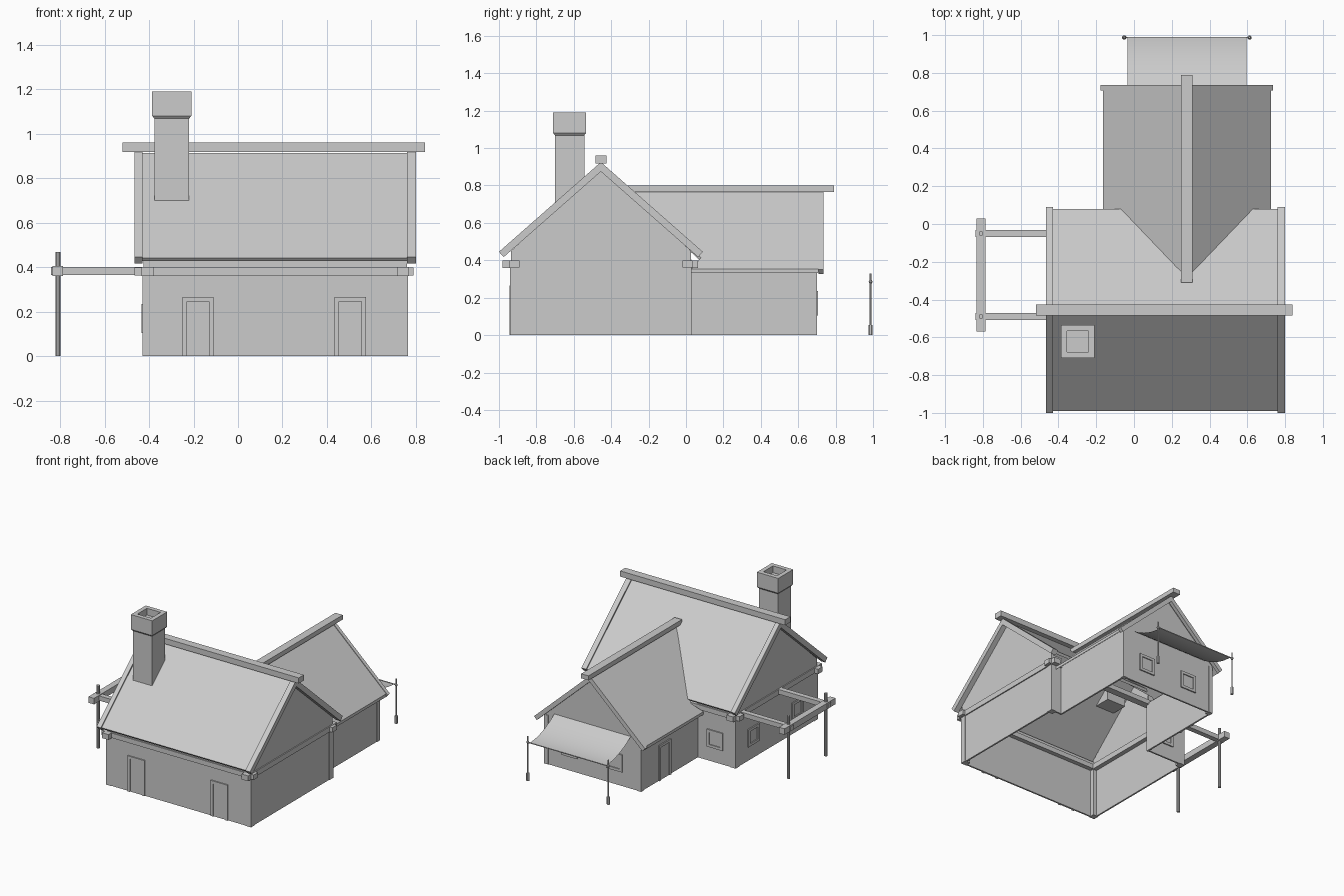
import bpy, bmesh, math

cube = bpy.data.objects.get("Cube")
if cube:
    bpy.data.objects.remove(cube, do_unlink=True)

mat = bpy.data.materials.new("plain_grey")
mat.use_nodes = True
GREY = (0.6, 0.6, 0.6, 1)
mat.diffuse_color = GREY
mat.node_tree.nodes["Principled BSDF"].inputs["Base Color"].default_value = GREY


def make(name, verts, faces, smooth=False, solid=True):
    bm = bmesh.new()
    vs = [bm.verts.new(v) for v in verts]
    for f in faces:
        bm.faces.new([vs[i] for i in f])
    if solid:
        bmesh.ops.recalc_face_normals(bm, faces=bm.faces)
    me = bpy.data.meshes.new(name)
    bm.to_mesh(me)
    bm.free()
    me.materials.append(mat)
    for p in me.polygons:
        p.use_smooth = smooth
    ob = bpy.data.objects.new(name, me)
    bpy.context.collection.objects.link(ob)
    return ob


def prism(name, axis, pts, start, end):
    """Extrude a (u, z) profile along x or y; start may differ per point."""
    n = len(pts)
    starts = start if isinstance(start, list) else [start] * n
    place = (lambda a, u, z: (a, u, z)) if axis == "x" else (lambda a, u, z: (u, a, z))
    verts = [place(a, u, z) for a, (u, z) in zip(starts, pts)]
    verts += [place(end, u, z) for u, z in pts]
    faces = [(i, (i + 1) % n, (i + 1) % n + n, i + n) for i in range(n)]
    return make(name, verts, faces + [tuple(range(n)), tuple(range(n, 2 * n))])


def box(name, x0, x1, y0, y1, z0, z1):
    return prism(name, "x", [(y0, z0), (y1, z0), (y1, z1), (y0, z1)], x0, x1)


def loft(name, x, y, rings, sides, smooth=False):
    """Stack of regular rings given as (radius, z)."""
    verts, faces = [], []
    for r, z in rings:
        for k in range(sides):
            a = 2 * math.pi * (k + 0.5) / sides
            verts.append((x + r * math.cos(a), y + r * math.sin(a), z))
    for j in range(len(rings) - 1):
        for k in range(sides):
            m = (k + 1) % sides
            faces.append((j * sides + k, j * sides + m, (j + 1) * sides + m, (j + 1) * sides + k))
    last = (len(rings) - 1) * sides
    faces += [tuple(range(sides)), tuple(range(last, last + sides))]
    return make(name, verts, faces, smooth)


def slope_pts(mid, side, apex, pitch, reach, thick):
    """Cross-section of one sloping board, from the ridge to its eave."""
    a = math.atan(pitch)
    low = apex - reach * pitch
    pts = [(0, apex), (reach, low),
           (reach - thick * math.sin(a), low - thick * math.cos(a)),
           (0, apex - thick / math.cos(a))]
    return [(mid + side * u, z) for u, z in pts]


def opening(name, axis, wall, out, u, z0, w, h, door=False):
    """Raised frame and inner panel on a wall; axis is the wall normal."""
    def plate(part, u0, u1, za, zb, depth):
        a, b = sorted((wall - out * 0.004, wall + out * depth))
        if axis == "x":
            box(name + part, a, b, u0, u1, za, zb)
        else:
            box(name + part, u0, u1, a, b, za, zb)
    t = 0.02
    l, r, top = u - w / 2, u + w / 2, z0 + h
    plate("_jamb_a", l, l + t, z0, top, 0.009)
    plate("_jamb_b", r - t, r, z0, top, 0.009)
    plate("_lintel", l + t, r - t, top - t, top, 0.009)
    if not door:
        plate("_sill", l + t, r - t, z0, z0 + t, 0.009)
    plate("_panel", l + t, r - t, z0 if door else z0 + t, top - t, 0.002)


# Main house dimensions
X0, X1, Y0, Y1 = -0.43, 0.765, -0.94, 0.03
RIDGE_Y, APEX, PITCH = -0.455, 0.925, 0.88
WX, WHALF, WY = 0.28, 0.40, 0.70
WAPEX, WPITCH = 0.77, 0.92
T, P = 0.012, 0.045

# Main walls and gables
box("front_wall", X0 + .004, X1 - .004, Y0 + .004, Y0 + .004 + T, 0, 0.44)
box("back_wall_west", X0 + .004, WX - WHALF + T, Y1 - .004 - T, Y1 - .004, 0, 0.44)
box("back_wall_east", WX + WHALF - T, X1 - .004, Y1 - .004 - T, Y1 - .004, 0, 0.44)
gable = [(Y0 + .004, 0), (Y1 - .004, 0), (Y1 - .004, 0.45), (RIDGE_Y, APEX - 0.04), (Y0 + .004, 0.45)]
prism("west_gable_wall", "x", gable, X0 + .004, X0 + .004 + T)
prism("east_gable_wall", "x", gable, X1 - .004 - T, X1 - .004)

# Corner posts and crossing tie beams
for x in (X0, X1 - P):
    for y in (Y0, Y1 - P):
        box("corner_post", x, x + P, y, y + P, 0, 0.40)
    box("side_beam", x - .004, x + P + .004, -0.98, 0.065, 0.36, 0.40)
for y in (Y0, Y1 - P):
    box("long_beam", -0.465, 0.79, y - .004, y + P + .004, 0.362, 0.398)

# Main roof
for side, label in ((-1, "front"), (1, "back")):
    prism(label + "_roof", "x", slope_pts(RIDGE_Y, side, APEX - 0.012, PITCH, 0.535, 0.02), X0 - .005, X1)
    board = slope_pts(RIDGE_Y, side, APEX, PITCH, 0.545, 0.038)
    prism(label + "_west_bargeboard", "x", board, -0.465, X0)
    prism(label + "_east_bargeboard", "x", board, X1 - .005, 0.80)
box("main_ridge_beam", -0.52, 0.84, -0.485, -0.425, 0.918, 0.96)

# Rear wing walls and posts
for side, label in ((-1, "west"), (1, "east")):
    a, b = sorted((WX + side * (WHALF - .004), WX + side * (WHALF - .004 - T)))
    box("wing_%s_wall" % label, a, b, Y1 - 0.02, WY - .004, 0, 0.375)
    a, b = sorted((WX + side * WHALF, WX + side * (WHALF - 0.035)))
    box("wing_%s_post" % label, a, b, WY - 0.035, WY, 0, 0.365)
wl, wr = WX - WHALF + .004, WX + WHALF - .004
prism("wing_gable_wall", "y",
      [(wl, 0), (wr, 0), (wr, 0.375), (WX, WAPEX - 0.03), (wl, 0.375)], WY - .004 - T, WY - .004)

# Wing roof, its inner end following the valley
for side, label in ((-1, "west"), (1, "east")):
    us = (0, 0.38, 0.445)
    top = [(WX + side * u, WAPEX - 0.006 - u * WPITCH) for u in us]
    under = [(u, z - 0.022) for u, z in reversed(top)]
    prism("wing_%s_roof" % label, "y", top + under, [-0.28, 0.08, 0.03, 0.03, 0.08, -0.28], 0.712)
    prism("wing_%s_bargeboard" % label, "y", slope_pts(WX, side, WAPEX, WPITCH, 0.457, 0.032), 0.708, 0.735)
box("wing_ridge_beam", 0.25, 0.31, -0.31, 0.79, 0.766, 0.80)

# Chimney with a flared cap and hollow top
q = math.sqrt(2)
loft("chimney", -0.298, -0.622,
     [(r * q, z) for r, z in ((.078, .70), (.078, 1.068), (.088, 1.08), (.088, 1.19), (.056, 1.19), (.056, 1.14))], 4)

# Doors and windows
for x in (-0.18, 0.505):
    opening("front_door", "y", Y0 + .004, -1, x, 0, 0.14, 0.265, True)
opening("wing_door", "x", wl, -1, 0.42, 0, 0.14, 0.265, True)
opening("back_window", "y", Y1 - .004, 1, -0.26, 0.105, 0.13, 0.13)
for x in (0.47, 0.10):
    opening("wing_window", "y", WY - .004, 1, x, 0.105, 0.13, 0.13)
for y in (-0.18, -0.70):
    opening("west_window", "x", X0 + .004, -1, y, 0.105, 0.13, 0.13)

# Side pergola
for y in (-0.05, -0.49):
    box("pergola_rafter", -0.84, X0, y - 0.019, y + 0.019, 0.365, 0.40)
    loft("pergola_post", -0.81, y, [(0.012, 0), (0.012, 0.467)], 10, False)
box("pergola_beam", -0.833, -0.787, -0.57, 0.03, 0.36, 0.405)

# Cloth awning, a single sagging sheet
sag = []
for i in range(13):
    t = i / 12
    sag.append((0.70 + 0.29 * t, 0.39 - 0.105 * t - 0.10 * t * (1 - t)))
verts = [(x, y, z) for y, z in sag for x in (-0.035, 0.595)]
make("awning", verts, [(2 * i, 2 * i + 1, 2 * i + 3, 2 * i + 2) for i in range(12)], True, False)

# Awning poles with weighted feet, finials and a hem rod
for x in (-0.052, 0.612):
    loft("awning_pole", x, 0.987, [(0.005, 0.05), (0.005, 0.33)], 8)
    loft("pole_foot", x, 0.987, [(0.012, 0), (0.012, 0.055)], 8)
    loft("pole_knot", x, 0.987, [(0.006, 0.275), (0.011, 0.285), (0.006, 0.295)], 8)
box("hem_rod", -0.052, 0.612, 0.985, 0.991, 0.282, 0.288)
